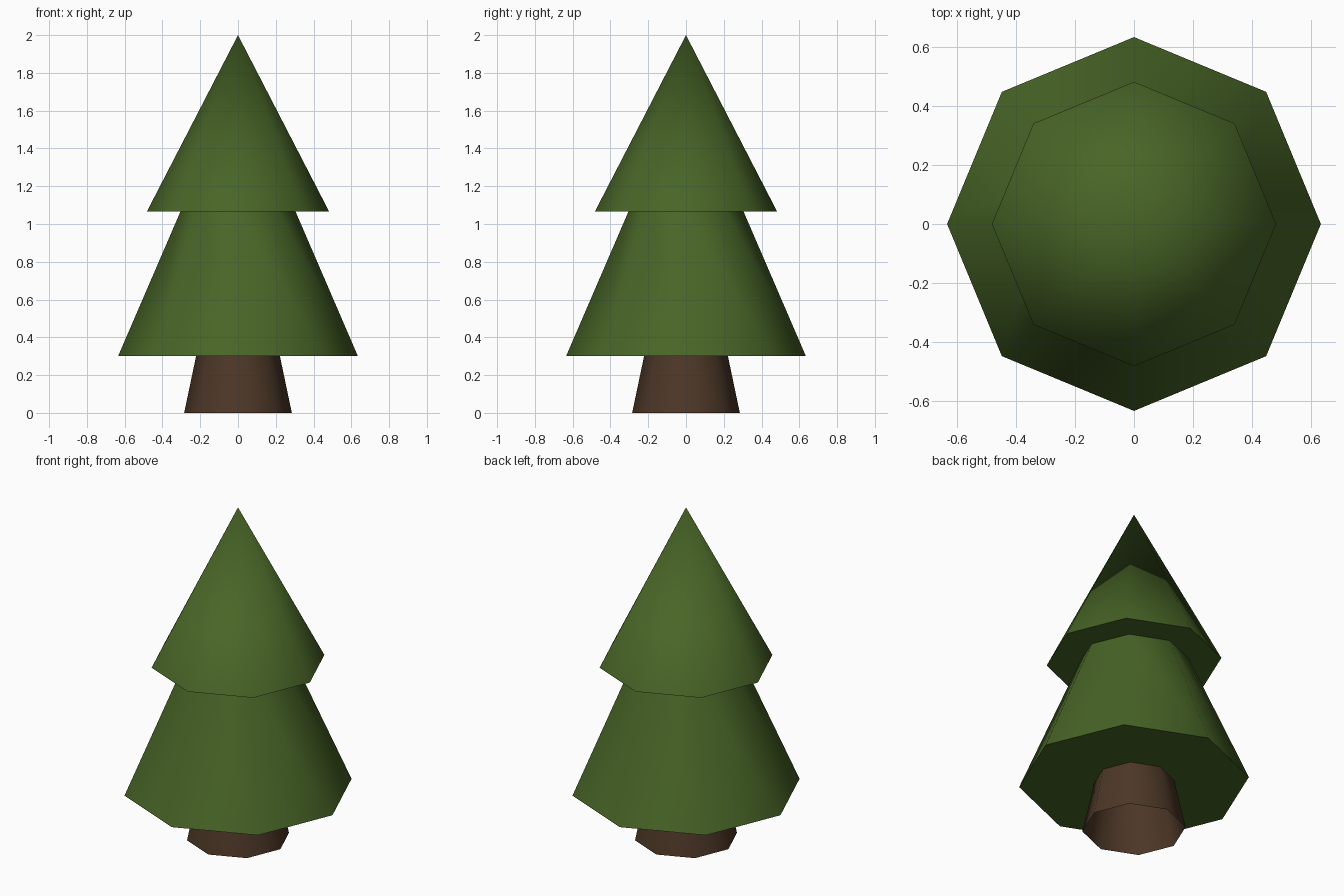
import bpy
import math

if "Cube" in bpy.data.objects:
    bpy.data.objects.remove(bpy.data.objects["Cube"], do_unlink=True)

SIDES = 8


def make_material(name, rgb):
    mat = bpy.data.materials.new(name)
    mat.use_nodes = True
    colour = (*rgb, 1.0)
    mat.diffuse_color = colour
    mat.node_tree.nodes["Principled BSDF"].inputs["Base Color"].default_value = colour
    return mat


def make_cone(name, z_low, z_high, r_low, r_high, mat, fill="NGON"):
    """Eight-sided cone or frustum with smooth sides and a sharp rim."""
    bpy.ops.mesh.primitive_cone_add(
        vertices=SIDES, radius1=r_low, radius2=r_high, depth=z_high - z_low,
        end_fill_type=fill, location=(0, 0, (z_low + z_high) / 2))
    obj = bpy.context.object
    obj.name = obj.data.name = name
    obj.data.materials.append(mat)
    bpy.ops.object.shade_smooth_by_angle(angle=math.radians(50))
    return obj


leaf_green = make_material("leaf green", (0.065, 0.13, 0.02))
bark_brown = make_material("bark brown", (0.073, 0.038, 0.02))

# Hollow tapered trunk, open underneath
make_cone("trunk", 0, 0.31, 0.285, 0.22, bark_brown, fill="NOTHING")

# Two tiers of foliage, each closed by a flat underside
make_cone("lower_foliage", 0.3, 1.07, 0.635, 0.303, leaf_green)
make_cone("upper_foliage", 1.065, 2.0, 0.483, 0, leaf_green)
